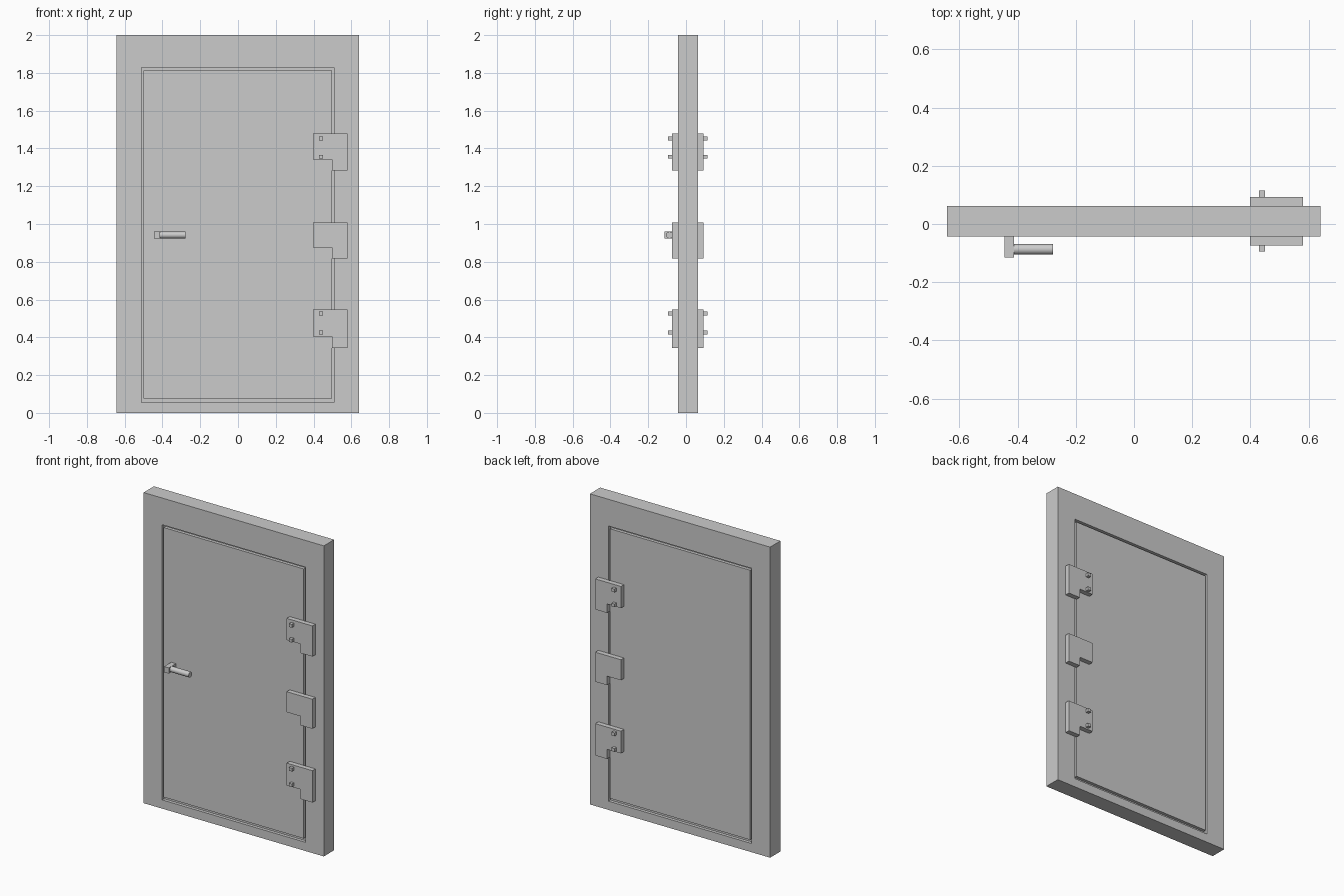
import bpy, bmesh, math

if "Cube" in bpy.data.objects:
    bpy.data.objects.remove(bpy.data.objects["Cube"])

YC = 0.01                 # mid-plane of the door slab
HALF = 0.0525             # half thickness of frame and leaf


def finish(name, bm):
    bmesh.ops.recalc_face_normals(bm, faces=bm.faces)
    me = bpy.data.meshes.new(name)
    bm.to_mesh(me)
    bm.free()
    ob = bpy.data.objects.new(name, me)
    bpy.context.collection.objects.link(ob)
    return ob


def prism(name, pts, y0, y1):
    """Extrude an (x, z) outline from y0 to y1."""
    bm = bmesh.new()
    face = bm.faces.new([bm.verts.new((x, y0, z)) for x, z in pts])
    ext = bmesh.ops.extrude_face_region(bm, geom=[face])
    verts = [g for g in ext["geom"] if isinstance(g, bmesh.types.BMVert)]
    bmesh.ops.translate(bm, verts=verts, vec=(0, y1 - y0, 0))
    return finish(name, bm)


def rect(x0, x1, z0, z1):
    return [(x0, z0), (x1, z0), (x1, z1), (x0, z1)]


def ring(name, outer, inner, y0, y1):
    """Rectangular frame with a through opening."""
    bm = bmesh.new()
    loops = [[bm.verts.new((x, y, z)) for x, z in p]
             for p, y in ((outer, y0), (outer, y1), (inner, y1), (inner, y0))]
    for k in range(4):
        a, b = loops[k], loops[(k + 1) % 4]
        for i in range(4):
            j = (i + 1) % 4
            bm.faces.new((a[i], a[j], b[j], b[i]))
    return finish(name, bm)


# Frame, leaf, and recessed core closing the groove between them
opening = rect(-0.511, 0.509, 0.056, 1.828)
ring("door_frame", rect(-0.643, 0.641, 0, 2), opening, YC - HALF, YC + HALF)
prism("door_leaf", rect(-0.50, 0.497, 0.077, 1.813), YC - HALF, YC + HALF)
prism("groove_core", opening, YC - HALF + 0.02, YC + HALF - 0.02)

# Notched hinge plates on both faces; top and bottom hinges carry two studs
hinges = [("top", 1.48, 1.341, 1.283, (1.452, 1.356)),
          ("middle", 1.008, 0.876, 0.818, ()),
          ("bottom", 0.548, 0.405, 0.343, (0.526, 0.425))]
for name, zt, zs, zb, studs in hinges:
    outline = [(0.398, zt), (0.398, zs), (0.497, zs),
               (0.497, zb), (0.581, zb), (0.581, zt)]
    for side, s in (("front", -1), ("back", 1)):
        prism(f"{name}_hinge_{side}", outline, YC + s * HALF, YC + s * 0.0835)
        for i, z in enumerate(studs):
            prism(f"{name}_hinge_{side}_stud_{i + 1}",
                  rect(0.429, 0.45, z - 0.0105, z + 0.0105),
                  YC + s * 0.0835, YC + s * 0.1045)

# Lever handle: square post and round grip
prism("handle_post", rect(-0.446, -0.413, 0.923, 0.96), -0.1145, YC - HALF)
bpy.ops.mesh.primitive_cylinder_add(vertices=24, radius=0.0178, depth=0.135,
                                    location=(-0.3465, -0.087, 0.9415),
                                    rotation=(0, math.pi / 2, 0))
bpy.context.object.name = "handle_grip"
bpy.ops.object.shade_smooth_by_angle()
